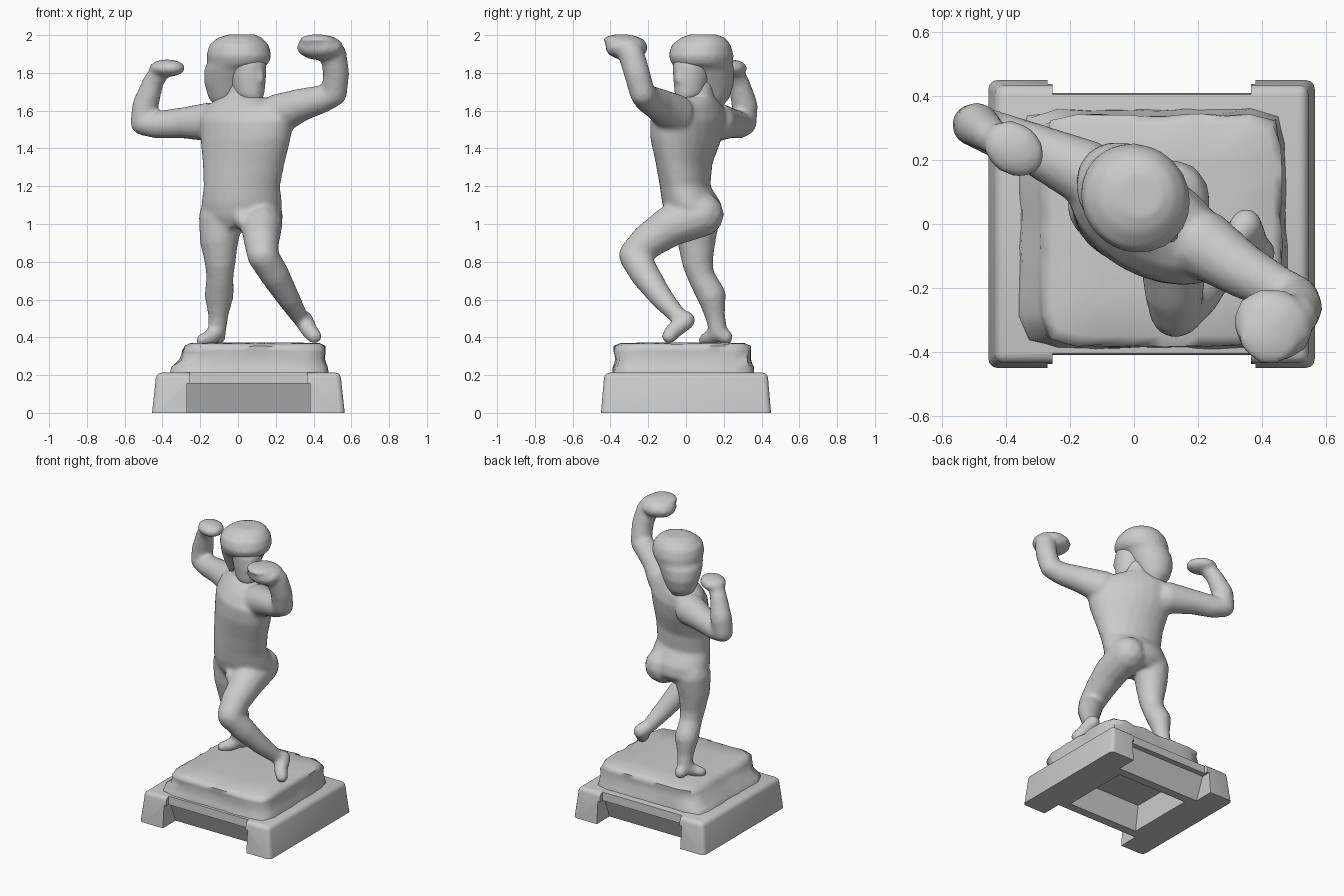
import bpy, bmesh, random
from math import sin, cos, pi, radians
from mathutils import Vector, Matrix

if "Cube" in bpy.data.objects:
    bpy.data.objects.remove(bpy.data.objects["Cube"])

random.seed(4)

def skin_rings(bm, rings):
    """Join closed rings of points into a capped tube."""
    vs = [[bm.verts.new(p) for p in ring] for ring in rings]
    n = len(vs[0])
    for a, b in zip(vs, vs[1:]):
        for i in range(n):
            bm.faces.new((a[i], a[(i + 1) % n], b[(i + 1) % n], b[i]))
    bm.faces.new(vs[0][::-1])
    bm.faces.new(vs[-1])

def ball(bm, centre, radii, deg=0):
    """Turned ellipsoid."""
    m = Matrix.Translation(centre) @ Matrix.Rotation(radians(deg), 4, 'Z') @ Matrix.Diagonal((*radii, 1))
    bmesh.ops.create_icosphere(bm, subdivisions=2, radius=1, matrix=m)

def limb(bm, pts):
    """Chain of balls (x, y, z, radius) bridged by tapered tubes."""
    for x, y, z, r in pts:
        ball(bm, (x, y, z), (r, r, r))
    for a, b in zip(pts, pts[1:]):
        pa, pb = Vector(a[:3]), Vector(b[:3])
        q = (pb - pa).to_track_quat('Z', 'Y')
        skin_rings(bm, [[p + q @ Vector((r * cos(t), r * sin(t), 0))
                         for t in (2 * pi * i / 14 for i in range(14))]
                        for p, r in ((pa, a[3]), (pb, b[3]))])

def stack(bm, secs, n=24):
    """Upright loft of turned ellipses (cx, cy, z, rx, ry, degrees)."""
    rings = []
    for cx, cy, z, rx, ry, deg in secs:
        m = Matrix.Rotation(radians(deg), 3, 'Z')
        rings.append([Vector((cx, cy, z)) + m @ Vector((rx * cos(2 * pi * i / n), ry * sin(2 * pi * i / n), 0))
                      for i in range(n)])
    skin_rings(bm, rings)

def shade(ob, deg=35):
    bpy.ops.object.select_all(action='DESELECT')
    bpy.context.view_layer.objects.active = ob
    ob.select_set(True)
    bpy.ops.object.shade_smooth_by_angle(angle=radians(deg))

def finish(name, bm):
    bmesh.ops.recalc_face_normals(bm, faces=bm.faces)
    me = bpy.data.meshes.new(name)
    bm.to_mesh(me)
    bm.free()
    ob = bpy.data.objects.new(name, me)
    bpy.context.collection.objects.link(ob)
    bpy.context.view_layer.objects.active = ob
    return ob

def fuse(ob, voxel=0.014, smooth=5):
    """Melt overlapping shapes into one soft skin."""
    m = ob.modifiers.new("fuse", 'REMESH')
    m.mode, m.voxel_size = 'VOXEL', voxel
    s = ob.modifiers.new("soften", 'SMOOTH')
    s.factor, s.iterations = 0.5, smooth
    for mod in ("fuse", "soften"):
        bpy.ops.object.modifier_apply(modifier=mod)
    shade(ob, 60)

# --- body: torso, arms, legs ---
bm = bmesh.new()
stack(bm, [(.02, .04, .98, .15, .11, 0), (.02, .045, 1.04, .205, .15, -5), (.02, .03, 1.11, .215, .155, -8),
           (.02, -.005, 1.20, .205, .13, -12), (.03, -.01, 1.32, .225, .137, -20),
           (.04, 0, 1.45, .26, .158, -30), (.045, .01, 1.55, .28, .16, -32),
           (.04, .03, 1.62, .25, .13, -32), (.03, .05, 1.67, .13, .10, -32)])
limb(bm, [(.02, .06, 1.58, .10), (.03, .06, 1.72, .085)])                      # neck
limb(bm, [(-.15, .16, 1.54, .105), (-.30, .23, 1.535, .082), (-.43, .28, 1.525, .073),
          (-.505, .31, 1.535, .066), (-.49, .31, 1.63, .07), (-.45, .28, 1.75, .056),
          (-.41, .25, 1.81, .05)])                                             # raised arm
ball(bm, (-.375, .235, 1.825), (.105, .085, .048), -35)                        # fist
limb(bm, [(.21, -.06, 1.58, .11), (.33, -.14, 1.63, .088), (.44, -.20, 1.66, .075),
          (.51, -.23, 1.69, .068), (.52, -.26, 1.80, .07), (.505, -.29, 1.90, .07)])  # higher arm
ball(bm, (.435, -.315, 1.935), (.13, .115, .07), -20)                          # higher fist
ball(bm, (.42, -.35, 1.975), (.10, .09, .03), -20)                             # curled fingers
limb(bm, [(.12, .085, 1.05, .118), (.125, -.08, .99, .11), (.125, -.20, .91, .095),
          (.13, -.275, .835, .083), (.195, -.215, .73, .078), (.265, -.13, .61, .062),
          (.325, -.04, .51, .046), (.35, 0, .49, .05), (.375, -.06, .44, .045),
          (.405, -.09, .405, .04)])                                            # bent leg
limb(bm, [(-.09, .06, 1.04, .12), (-.10, .055, .92, .105), (-.095, .06, .80, .083),
          (-.095, .08, .72, .072), (-.10, .135, .62, .078), (-.105, .155, .51, .053),
          (-.11, .17, .43, .048), (-.145, .13, .40, .042), (-.19, .10, .385, .035)])  # standing leg
limb(bm, [(-.11, .17, .43, .046), (-.105, .21, .40, .04)])                     # heel
ball(bm, (.02, -.10, 1.02), (.04, .05, .05))                                   # groin
fuse(finish("figure_body", bm))

# --- head turned to the front right ---
bm = bmesh.new()
stack(bm, [(.075, 0, 1.64, .045, .04, -45), (.06, .02, 1.69, .085, .075, -45), (.05, .03, 1.77, .105, .09, -45),
           (.045, .035, 1.84, .11, .10, -45), (.03, .05, 1.92, .10, .10, -45)])
limb(bm, [(.11, -.03, 1.83, .02), (.115, -.035, 1.765, .026)])                 # nose
fuse(finish("head", bm), .011, 4)

# --- hair: wide crown with a brim, tapering to the nape ---
bm = bmesh.new()
stack(bm, [(-.06, .13, 1.60, .04, .05, -45), (-.06, .135, 1.67, .10, .095, -45),
           (-.05, .125, 1.75, .135, .125, -45), (-.03, .105, 1.82, .155, .145, -45),
           (0, .085, 1.85, .17, .155, -45), (.005, .08, 1.89, .178, .167, -45), (.005, .08, 1.945, .16, .158, -45),
           (.01, .09, 1.985, .12, .12, -45), (.02, .09, 2.004, .07, .07, -45)])
fuse(finish("hair", bm), .014, 5)

# --- rocky upper plinth: rounded square rings with slight roughness ---
def rounded_ring(cx, cy, hx, hy, z, jit=.005, n=40):
    ring = []
    for i in range(n):
        c, s = cos(2 * pi * i / n), sin(2 * pi * i / n)
        k = (c ** 12 + s ** 12) ** (-1 / 12)
        j = random.uniform(-jit, jit)
        ring.append(Vector((cx + (hx + j) * c * k, cy + (hy + j) * s * k, z + j)))
    return ring

bm = bmesh.new()
skin_rings(bm, [rounded_ring(*r) for r in (
    (.06, -.015, .42, .375, .19), (.06, -.015, .41, .37, .24), (.075, -.015, .38, .355, .28),
    (.085, -.02, .375, .36, .325), (.09, -.02, .368, .36, .35), (.09, -.02, .345, .33, .367, .002),
    (.09, -.01, .2, .2, .373, 0))])
shade(finish("rocky_plinth", bm), 60)

# --- tapered base block with notches front and back and a hollow underside ---
def prism(name, x0, x1, profile):
    b = bmesh.new()
    skin_rings(b, [[Vector((x, y, z)) for y, z in profile] for x in (x0, x1)])
    return finish(name, b)

bm = bmesh.new()
bmesh.ops.create_cube(bm, size=1)
for v in bm.verts:
    top = v.co.z > 0
    hx, hy = (.487, .432) if top else (.51, .45)
    v.co = Vector((.055 + hx * (1 if v.co.x > 0 else -1), hy * (1 if v.co.y > 0 else -1), .213 if top else 0))
bmesh.ops.bevel(bm, geom=[e for e in bm.edges if e.verts[0].co.z + e.verts[1].co.z > .1],
                offset=.028, segments=3, profile=.5, affect='EDGES')
base = finish("base_block", bm)
cutters = [prism("hollow_cutter", -.22, .33, [(-.25, -.02), (.25, -.02), (.22, .18), (-.22, .18)])]
for s in (-1, 1):
    cutters.append(prism("notch_cutter", -.27, .38, [(s * .6, -.02), (s * .6, .155), (s * .37, .155), (s * .30, -.02)]))
    cutters.append(prism("lintel_cutter", -.255, .365, [(s * .6, .1), (s * .6, .3), (s * .40, .3), (s * .412, .1)]))
bpy.context.view_layer.objects.active = base
for c in cutters:
    m = base.modifiers.new("cut", 'BOOLEAN')
    m.operation, m.solver, m.object = 'DIFFERENCE', 'EXACT', c
    bpy.ops.object.modifier_apply(modifier="cut")
    bpy.data.objects.remove(c)
shade(base, 35)
